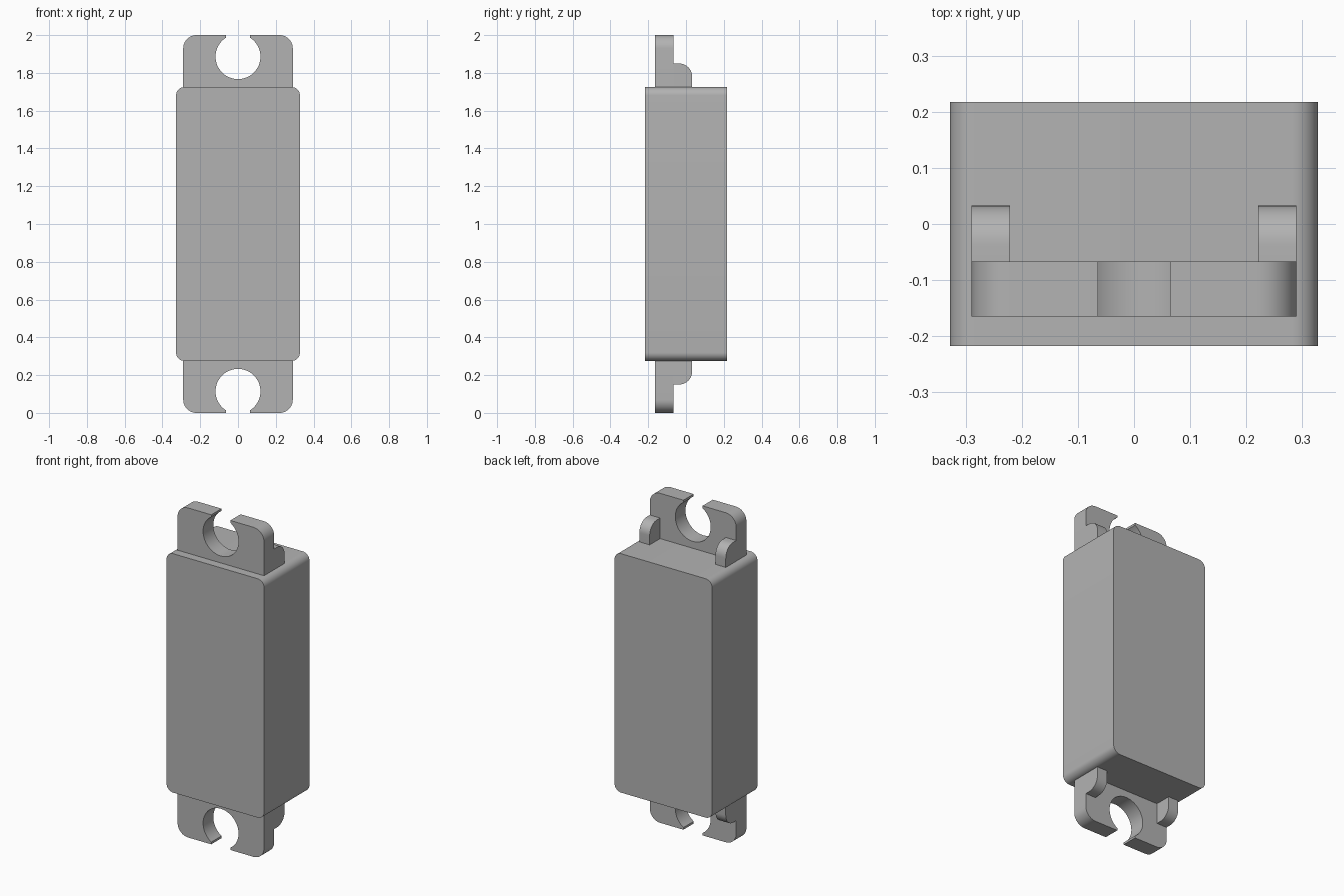
import bpy, bmesh
from math import radians, sin, cos, acos, asin, degrees
from mathutils import Vector

if "Cube" in bpy.data.objects:
    bpy.data.objects.remove(bpy.data.objects["Cube"])

grey = bpy.data.materials.new("plain grey")
grey.use_nodes = True
colour = (0.45, 0.45, 0.45, 1)
grey.diffuse_color = colour
grey.node_tree.nodes["Principled BSDF"].inputs["Base Color"].default_value = colour

BODY_X, BODY_Y, BODY_TOP = 0.328, 0.217, 1.725
TAB_X, TAB_FRONT, TAB_BACK = 0.29, -0.165, -0.067


def arc(cx, cz, r, start, end, steps=10):
    """Points on an arc, angles in degrees."""
    angles = [radians(start + (end - start) * i / steps) for i in range(steps + 1)]
    return [(cx + r * cos(a), cz + r * sin(a)) for a in angles]


def prism(name, outline, axis, low, high, flip=False):
    """Extrude an outline (u, z) along x or y; flip turns it about mid height."""
    bm = bmesh.new()

    def place(u, z, depth):
        z = 2 - z if flip else z
        return (u, depth, z) if axis == "y" else (depth, u, z)

    face = bm.faces.new([bm.verts.new(place(u, z, low)) for u, z in outline])
    new = bmesh.ops.extrude_face_region(bm, geom=[face], use_keep_orig=True)["geom"]
    shift = Vector(place(0, 0, high)) - Vector(place(0, 0, low))
    bmesh.ops.translate(bm, vec=shift, verts=[v for v in new if isinstance(v, bmesh.types.BMVert)])
    bmesh.ops.recalc_face_normals(bm, faces=bm.faces)
    mesh = bpy.data.meshes.new(name)
    bm.to_mesh(mesh)
    bm.free()
    mesh.materials.append(grey)
    obj = bpy.data.objects.new(name, mesh)
    bpy.context.collection.objects.link(obj)
    bpy.ops.object.select_all(action="DESELECT")
    obj.select_set(True)
    bpy.context.view_layer.objects.active = obj
    bpy.ops.object.shade_smooth_by_angle(angle=radians(30))
    return obj


# Main block, rounded along its four depth edges
r = 0.045
bx, top, bottom = BODY_X - r, BODY_TOP - r, 2 - BODY_TOP + r
prism("body", arc(bx, top, r, 0, 90) + arc(-bx, top, r, 90, 180)
      + arc(-bx, bottom, r, 180, 270) + arc(bx, bottom, r, 270, 360),
      "y", -BODY_Y, BODY_Y)

# Mounting tab outline: rounded corners and an open keyhole
hole_z, hole_r, slot = 1.886, 0.119, 0.064
mouth = degrees(acos(slot / hole_r))
corner = 0.07
root = BODY_TOP - 0.005
tab = [(-TAB_X, root), (TAB_X, root)]
tab += arc(TAB_X - corner, 2 - corner, corner, 0, 90)
tab += [(slot, 2)]
tab += arc(0, hole_z, hole_r, mouth, -180 - mouth, 44)
tab += [(-slot, 2)]
tab += arc(corner - TAB_X, 2 - corner, corner, 90, 180)

# Stiffening rib outline: rounded at the upper rear
rib_y, rib_z, rib_r = 0.033, 1.85, 0.07
rib = [(TAB_BACK - 0.005, root), (rib_y, root)]
rib += arc(rib_y - rib_r, rib_z - rib_r, rib_r, 0, 90)
rib += [(TAB_BACK - 0.005, rib_z)]

for end, flip in (("top", False), ("bottom", True)):
    prism(end + "_mounting_tab", tab, "y", TAB_FRONT, TAB_BACK, flip)
    prism(end + "_left_rib", rib, "x", 0.221, TAB_X, flip)
    prism(end + "_right_rib", rib, "x", -TAB_X, -0.221, flip)
